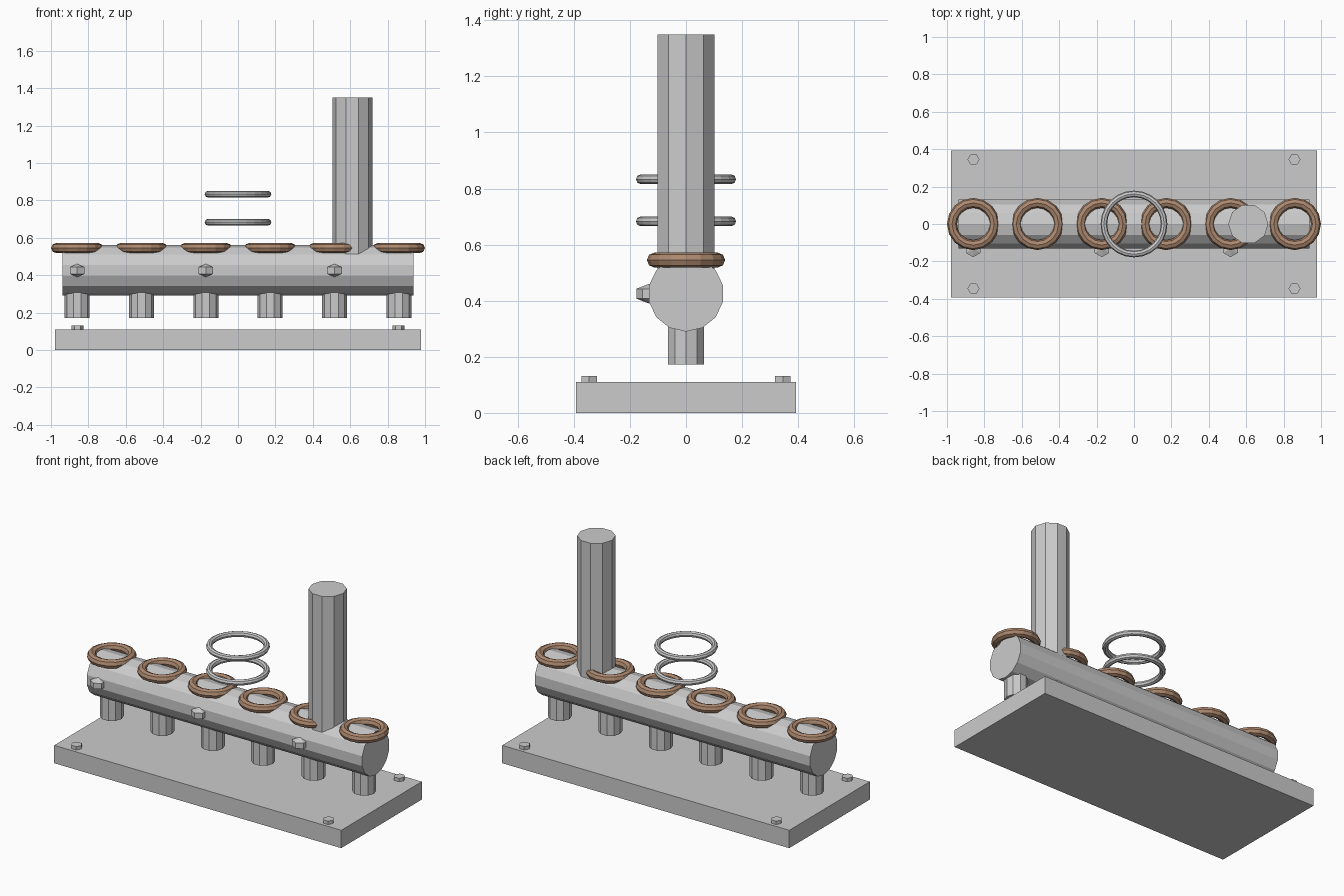
import bpy
from math import pi

if "Cube" in bpy.data.objects:
    bpy.data.objects.remove(bpy.data.objects["Cube"])

copper = bpy.data.materials.new("copper")
copper.diffuse_color = (0.42, 0.25, 0.16, 1)
copper.use_nodes = True
copper.node_tree.nodes["Principled BSDF"].inputs["Base Color"].default_value = copper.diffuse_color


def prism(name, sides, radius, loc, z0, z1, top_radius=None):
    """Upright flat-sided cylinder or cone with a corner facing +x."""
    bpy.ops.mesh.primitive_cone_add(
        vertices=sides, radius1=radius,
        radius2=radius if top_radius is None else top_radius,
        depth=z1 - z0, location=(loc[0], loc[1], (z0 + z1) / 2),
        rotation=(0, 0, -pi / 2))
    obj = bpy.context.object
    obj.name = name
    return obj


def ring(name, loc, major, minor, segments, sides):
    bpy.ops.mesh.primitive_torus_add(
        location=loc, major_radius=major, minor_radius=minor,
        major_segments=segments, minor_segments=sides)
    obj = bpy.context.object
    obj.name = name
    return obj


# Base plate
bpy.ops.mesh.primitive_cube_add(size=1, location=(0, 0, 0.055))
base = bpy.context.object
base.name = "base_plate"
base.scale = (1.956, 0.784, 0.11)

# Hex bolts at the plate corners
for sx in (-1, 1):
    for sy in (-1, 1):
        prism("base_bolt", 6, 0.032, (0.858 * sx, 0.345 * sy), 0.10, 0.131)

# Main horizontal pipe, corner edge along the top and bottom
AXIS_Z = 0.425
bpy.ops.mesh.primitive_cylinder_add(
    vertices=14, radius=0.135, depth=1.876,
    location=(0, 0, AXIS_Z), rotation=(0, pi / 2, 0))
pipe = bpy.context.object
pipe.name = "manifold_pipe"
pipe.rotation_euler = (pi / 2, 0, pi / 2)

# Six outlets below, each with a copper ring above
for i in range(6):
    x = -0.86 + 0.344 * i
    prism("outlet_stub", 10, 0.067, (x, 0), 0.172, 0.36)
    ring("copper_ring", (x, 0, 0.545), 0.1128, 0.0267, 16, 8).data.materials.append(copper)
    # Faceted studs on the front of every other outlet
    if i % 2 == 0:
        bpy.ops.mesh.primitive_uv_sphere_add(
            segments=6, ring_count=2, radius=1, location=(x, -0.132, AXIS_Z),
            scale=(0.052, 0.052, 0.035))
        bpy.context.object.name = "front_stud"

# Tall stack
prism("tall_stack", 10, 0.107, (0.611, 0), 0.43, 1.35)

# Floating rings over the middle
for z in (0.683, 0.833):
    ring("floating_ring", (0, 0, z), 0.161, 0.0175, 24, 8)
